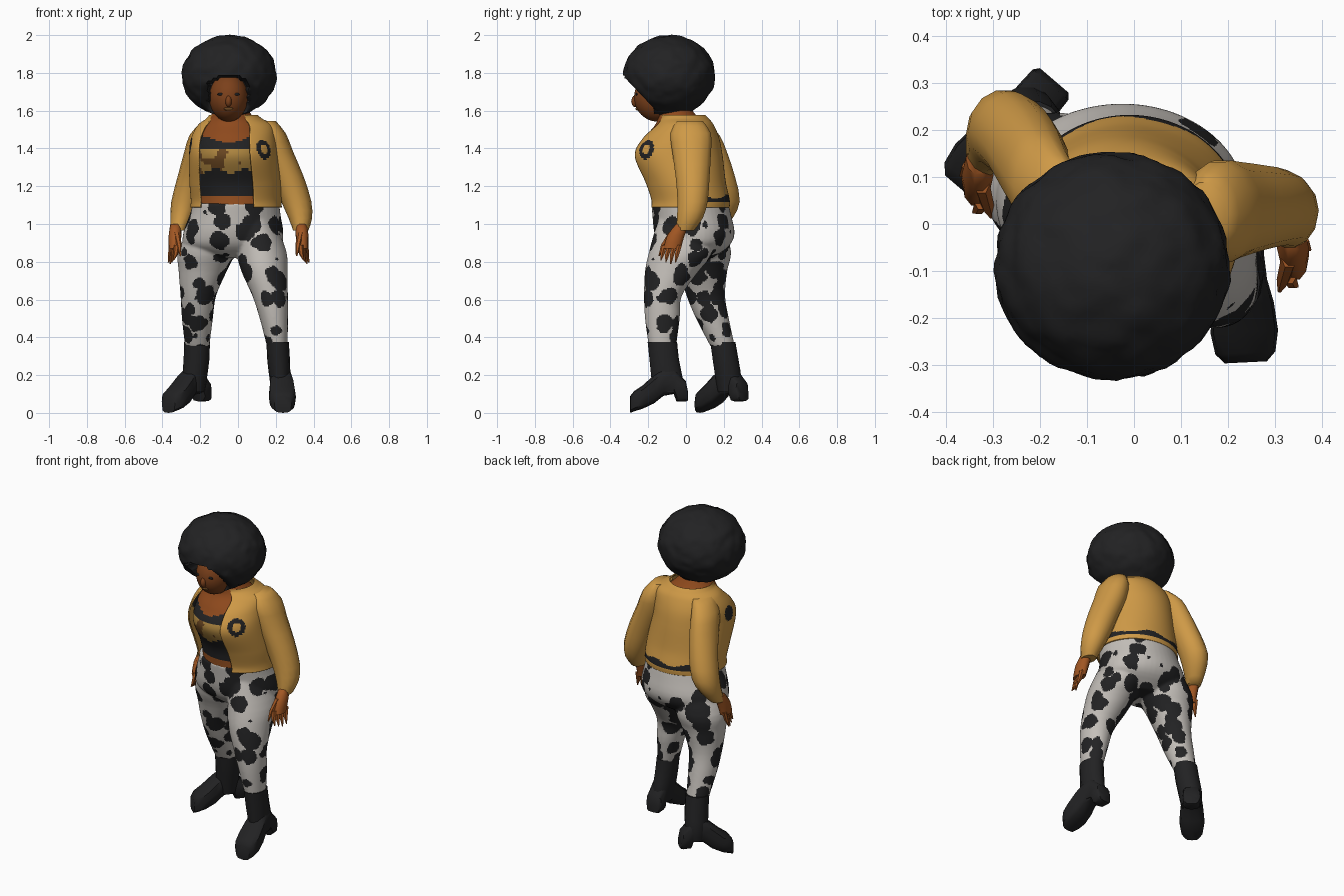
import bpy, bmesh, math
from mathutils import Vector, Matrix, noise

if "Cube" in bpy.data.objects:
    bpy.data.objects.remove(bpy.data.objects["Cube"])


def material(name, rgb):
    m = bpy.data.materials.new(name)
    m.diffuse_color = (*rgb, 1)
    m.use_nodes = True
    m.node_tree.nodes["Principled BSDF"].inputs["Base Color"].default_value = m.diffuse_color
    return m


BLACK = material("black", (.016, .016, .017))
YELLOW = material("jacket yellow", (.62, .32, .062))
SKIN = material("brown skin", (.27, .067, .012))
HAND = material("warm skin", (.36, .095, .017))
FACE = material("face brown", (.2, .052, .011))
WHITE = material("off white", (.55, .52, .485))
GOLD = material("gold cloth", (.42, .235, .05))
BROWN = material("dark brown", (.14, .06, .015))


def finish(name, bm, mats, rule=None, angle=50):
    bmesh.ops.recalc_face_normals(bm, faces=bm.faces)
    if rule:
        for f in bm.faces:
            f.material_index = rule(f.calc_center_median())
    me = bpy.data.meshes.new(name)
    bm.to_mesh(me)
    bm.free()
    for m in mats:
        me.materials.append(m)
    ob = bpy.data.objects.new(name, me)
    bpy.context.collection.objects.link(ob)
    bpy.ops.object.select_all(action='DESELECT')
    ob.select_set(True)
    bpy.context.view_layer.objects.active = ob
    bpy.ops.object.shade_smooth_by_angle(angle=math.radians(angle))
    return ob


def spline(rings, steps):
    """Catmull-Rom interpolation of ring tuples."""
    out = []
    for i in range(len(rings) - 1):
        p = [rings[max(0, min(len(rings) - 1, i + k))] for k in (-1, 0, 1, 2)]
        for s in range(steps):
            t = s / steps
            out.append([.5 * (2 * b + (c - a) * t + (2 * a - 5 * b + 4 * c - d) * t * t
                              + (3 * b - a - 3 * c + d) * t ** 3) for a, b, c, d in zip(*p)])
    return out + [list(rings[-1])]


def loft(name, rings, mats, n=16, steps=2, rule=None, arc=None):
    """Skin over level ellipses (cx, cy, cz, rx, ry); arc = open span in degrees."""
    bm = bmesh.new()
    a0, a1 = arc or (0, 360)
    count = n + 1 if arc else n
    rows = []
    for cx, cy, cz, rx, ry in spline(rings, steps):
        angles = [math.radians(a0 + (a1 - a0) * k / n) for k in range(count)]
        rows.append([bm.verts.new((cx + rx * math.cos(a), cy + ry * math.sin(a), cz)) for a in angles])
    for r0, r1 in zip(rows, rows[1:]):
        for k in range(n):
            j = (k + 1) % count
            bm.faces.new((r0[k], r0[j], r1[j], r1[k]))
    if not arc:
        bm.faces.new(rows[0])
        bm.faces.new(rows[-1])
    return finish(name, bm, mats, rule)


def blob(name, loc, size, mat, sub=2):
    bm = bmesh.new()
    bmesh.ops.create_icosphere(bm, subdivisions=sub, radius=1,
                               matrix=Matrix.Translation(loc) @ Matrix.Diagonal((*size, 1)))
    return finish(name, bm, [mat])


# Trousers: hips and legs fused into one skin, with irregular dark patches
def patches(c):
    if .5 < c.z < .76 and c.y < .12 and -.042 - (.79 - c.z) * .36 < c.x < 0:
        return 1
    if c.y > -.03 and -.01 <= c.x < .09 and c.z < .82:
        return 1
    p = c + .012 * noise.noise_vector(c * 24)
    return int(noise.voronoi(p * 9.4)[0][0] < .495)


parts = [
    loft("hips", [(-.01, .02, 1.11, .228, .203), (-.015, .03, 1.05, .24, .208), (-.025, .045, .95, .265, .212),
                  (-.03, .045, .88, .25, .18), (-.03, .04, .82, .13, .1)], [WHITE], 48, 4),
    loft("right_leg", [(-.13, .05, 1.02, .1, .14), (-.165, .08, .86, .15, .158), (-.187, .09, .75, .127, .128),
                       (-.21, .105, .62, .094, .102), (-.215, .14, .5, .082, .087), (-.216, .195, .35, .064, .064)],
         [WHITE], 48, 4),
    loft("left_leg", [(.09, 0, 1.02, .1, .15), (.123, -.022, .86, .132, .172), (.14, -.075, .75, .122, .142),
                      (.17, -.122, .62, .094, .1), (.19, -.125, .5, .075, .092), (.208, -.125, .35, .054, .072)],
         [WHITE], 48, 4)]
for ob in parts:
    ob.select_set(True)
bpy.context.view_layer.objects.active = parts[0]
bpy.ops.object.join()
fused = parts[0]
remesh = fused.modifiers.new("fuse", 'REMESH')
remesh.mode = 'VOXEL'
remesh.voxel_size = .007
relax = fused.modifiers.new("relax", 'SMOOTH')
relax.iterations = 8
bm = bmesh.new()
bm.from_object(fused, bpy.context.evaluated_depsgraph_get())
bpy.data.objects.remove(fused)
finish("trousers", bm, [WHITE, BLACK], patches, 70)


# Boots: shaft plus a foot swept from heel to toe
def boot(side, ankle, direction, shaft):
    loft(side + "_boot_shaft", shaft, [BLACK], 14, 2)
    d = Vector((*direction, 0)).normalized()
    across = Vector((-d.y, d.x, 0))
    sections = [(-.1, .04, .065, .11), (-.088, .05, .06, .17), (-.04, .052, .06, .22), (-.025, .05, .1, .24),
                (.03, .054, .09, .24), (.08, .066, .05, .2), (.14, .072, .022, .145),
                (.185, .064, .008, .115), (.205, .045, 0, .09)]
    bm = bmesh.new()
    rows = []
    for u, w, zb, zt in sections:
        row = []
        for k in range(12):
            a = math.tau * k / 12
            c, s = [math.copysign(abs(v) ** .6, v) for v in (math.cos(a), math.sin(a))]
            p = Vector((*ankle, 0)) + d * u + across * (w * c)
            row.append(bm.verts.new((p.x, p.y, (zb + zt) / 2 + (zt - zb) / 2 * s)))
        rows.append(row)
    for r0, r1 in zip(rows, rows[1:]):
        for k in range(12):
            bm.faces.new((r0[k], r0[k - 1], r1[k - 1], r1[k]))
    bm.faces.new(rows[0])
    bm.faces.new(rows[-1])
    finish(side + "_boot_foot", bm, [BLACK], angle=40)


boot("left", (.228, -.09), (.05, -1), [(.21, -.125, .375, .059, .08), (.215, -.115, .28, .06, .08),
                                       (.222, -.1, .18, .055, .085), (.225, -.098, .11, .048, .08)])
boot("right", (-.235, .23), (-.65, -.76), [(-.217, .195, .375, .068, .068), (-.22, .21, .28, .068, .07),
                                           (-.23, .225, .18, .065, .07), (-.232, .228, .11, .055, .06)])


# Torso: bare midriff, dark top with a patterned band, bare neck
def top_colours(c):
    if c.z < 1.152:
        return 4 if c.z > 1.1 else 1
    if c.z > 1.425 + .3 * abs(c.x + .05):
        return 0
    if 1.28 + .012 * math.sin(c.x * 40) < c.z < 1.402:
        return 3 if noise.noise(c * 14 + Vector((3, 0, 1))) > .17 else 2
    return 1


loft("torso", [(-.01, .015, 1.06, .2, .19), (-.01, .01, 1.14, .203, .195), (-.015, -.015, 1.22, .203, .185),
               (-.025, -.045, 1.36, .205, .22), (-.025, -.04, 1.46, .19, .175), (-.03, -.03, 1.53, .145, .13),
               (-.035, -.05, 1.58, .105, .1), (-.045, -.08, 1.66, .07, .07)],
     [SKIN, BLACK, GOLD, BROWN, HAND], 100, 9, top_colours)


# Jacket: open shell with ring patch, side patch and dark hem line at the back
def jacket_colours(c):
    r = (c - Vector((.138, -.21, 1.395))).length
    if .025 < r < .052:
        return 1
    if (c - Vector((-.25, -.065, 1.41))).length < .045:
        return 1
    return int(1.115 < c.z < 1.145 + .01 * math.sin(c.x * 30) and c.y > .05)


jacket = loft("jacket_body", [(-.01, .015, 1.088, .238, .212), (-.01, .015, 1.13, .236, .212),
                              (-.015, -.01, 1.22, .238, .217), (-.025, -.048, 1.36, .23, .238),
                              (-.025, -.035, 1.45, .22, .208), (-.015, -.01, 1.52, .195, .155),
                              (-.02, -.01, 1.555, .145, .128), (-.025, -.02, 1.575, .125, .118)],
              [YELLOW, BLACK], 150, 12, jacket_colours, (-67, 218))
solid = jacket.modifiers.new("cloth thickness", 'SOLIDIFY')
solid.thickness = .008
solid.offset = 0

# Sleeves
loft("left_sleeve", [(.15, .02, 1.545, .05, .07), (.178, .025, 1.48, .075, .11), (.205, .03, 1.38, .088, .105),
                     (.26, .035, 1.25, .088, .092), (.308, .035, 1.12, .08, .082), (.33, .02, 1.03, .062, .07),
                     (.332, -.005, .965, .04, .048)], [YELLOW], 14, 2)
loft("right_sleeve", [(-.15, .05, 1.535, .05, .07), (-.19, .08, 1.47, .067, .1), (-.21, .115, 1.38, .075, .105),
                      (-.24, .17, 1.25, .08, .092), (-.276, .2, 1.12, .077, .087), (-.3, .18, 1.03, .058, .068),
                      (-.32, .145, .965, .038, .046)], [YELLOW], 14, 2)


# Hands: palm, four pointed fingers and a thumb
def hand(side, s, x, y):
    loft(side + "_palm", [(s * x, y, 1, .028, .036), (s * (x + .003), y - .035, .94, .034, .048),
                          (s * (x + .008), y - .055, .87, .028, .048)], [HAND], 10, 2)
    for i in range(4):
        fy = y - .095 + .026 * i
        fx = x - .006 + .009 * i
        loft(f"{side}_finger_{i + 1}", [(s * fx, fy, .89, .016, .016), (s * (fx + .006), fy - .012, .84, .013, .013),
                                        (s * (fx + .018), fy - .02, .787 + .01 * abs(i - 2), .003, .003)],
             [HAND], 6, 1)
    loft(side + "_thumb", [(s * (x - .005), y - .055, .955, .018, .022), (s * (x - .018), y - .1, .89, .014, .016),
                           (s * (x - .026), y - .125, .83, .004, .004)], [HAND], 6, 1)


hand("left", 1, .336, -.018)
hand("right", -1, .33, .14)

# Head and face
blob("head", (-.05, -.15, 1.67), (.103, .125, .128), FACE, 4)
blob("nose", (-.05, -.268, 1.65), (.017, .022, .032), FACE)
blob("lips", (-.05, -.258, 1.61), (.026, .009, .01), BROWN)
for s, label in ((-1, "right"), (1, "left")):
    blob(label + "_eye", (-.05 + s * .042, -.262, 1.687), (.019, .006, .007), BLACK)

# Round hair with lumpy surface, cut back around the face
bm = bmesh.new()
bmesh.ops.create_icosphere(bm, subdivisions=5, radius=1)
for v in bm.verts:
    r = 1 + .035 * noise.noise(v.co * 4) + .012 * noise.noise(v.co * 11)
    x, y, z = v.co.x * .25 * r - .047, v.co.y * .243 * r - .09, v.co.z * .214 * r + 1.786
    if z < 1.76:
        y = max(y, -.31 + (1.76 - z) * .95)
    if y < -.12 and z < 1.785 - 4 * (x + .05) ** 2 and abs(x + .05) < .102:
        y = -.17
    v.co = (x, y, z)
finish("hair", bm, [BLACK], angle=60)
